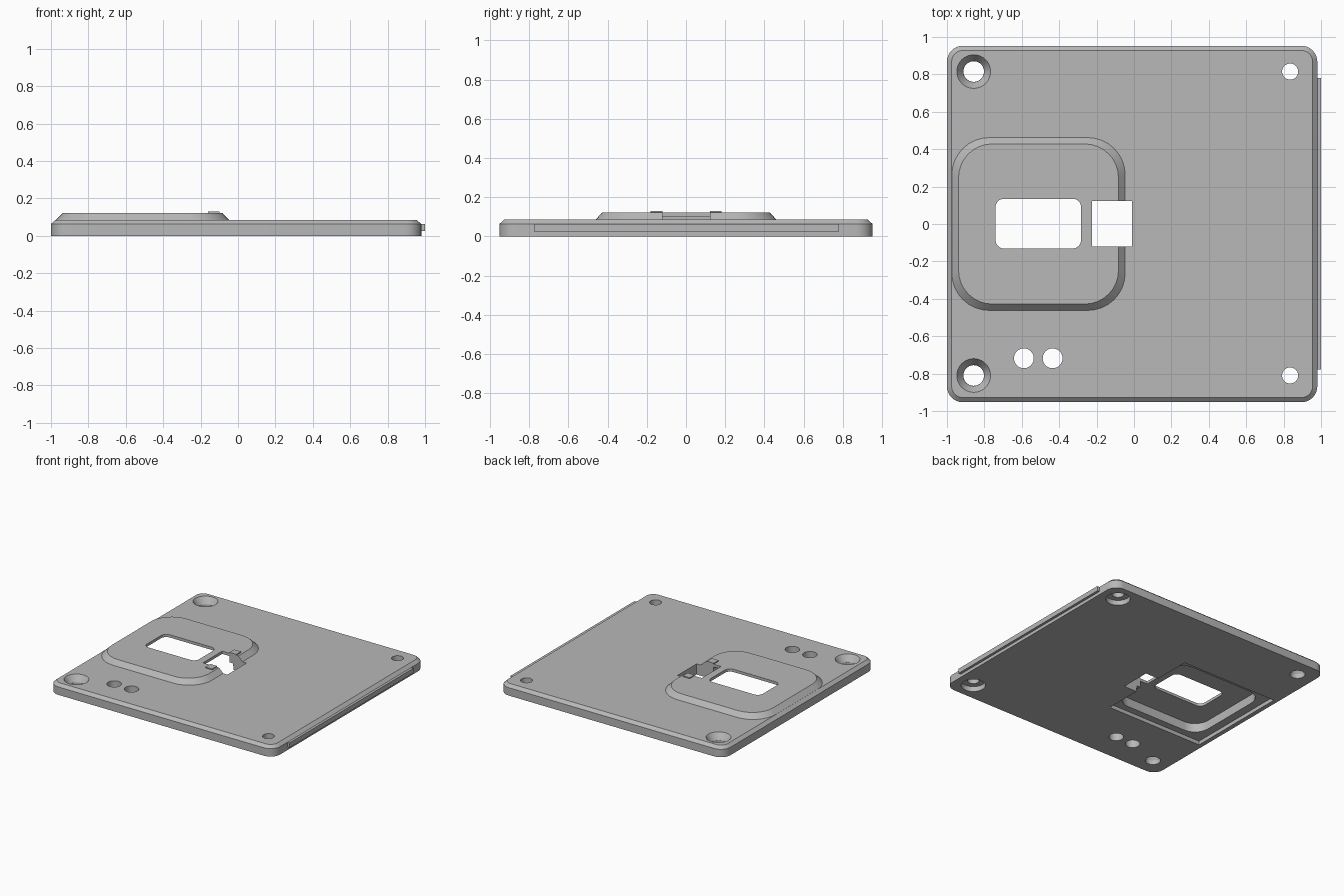
import bpy, bmesh
from math import sin, cos, pi

cube = bpy.data.objects.get("Cube")
if cube:
    bpy.data.objects.remove(cube, do_unlink=True)

grey = bpy.data.materials.new("plain grey")
grey.use_nodes = True
COLOR = (0.48, 0.48, 0.48, 1)
grey.diffuse_color = COLOR
grey.node_tree.nodes["Principled BSDF"].inputs["Base Color"].default_value = COLOR


def rounded(x0, x1, y0, y1, r=0.0, steps=8):
    """Counter-clockwise outline of a rectangle with rounded corners."""
    if r == 0:
        return [(x0, y0), (x1, y0), (x1, y1), (x0, y1)]
    centres = [(x1 - r, y1 - r), (x0 + r, y1 - r), (x0 + r, y0 + r), (x1 - r, y0 + r)]
    return [(cx + r * cos((q + i / steps) * pi / 2), cy + r * sin((q + i / steps) * pi / 2))
            for q, (cx, cy) in enumerate(centres) for i in range(steps + 1)]


def circle(x, y, r, n=40):
    return [(x + r * cos(2 * pi * i / n), y + r * sin(2 * pi * i / n)) for i in range(n)]


def loft(name, *layers):
    """Closed solid through (z, outline) layers, listed from the bottom up."""
    bm = bmesh.new()
    rings = [[bm.verts.new((x, y, z)) for x, y in outline] for z, outline in layers]
    n = len(rings[0])
    for low, high in zip(rings, rings[1:]):
        for i in range(n):
            j = (i + 1) % n
            bm.faces.new((low[i], low[j], high[j], high[i]))
    bm.faces.new(rings[0][::-1])
    bm.faces.new(rings[-1])
    mesh = bpy.data.meshes.new(name)
    bm.to_mesh(mesh)
    bm.free()
    mesh.materials.append(grey)
    obj = bpy.data.objects.new(name, mesh)
    bpy.context.collection.objects.link(obj)
    return obj


def prism(name, z0, z1, outline):
    return loft(name, (z0, outline), (z1, outline))


def combine(target, tool, operation):
    """Boolean the tool into the target and discard the tool."""
    tool.hide_render = True
    mod = target.modifiers.new(operation.lower(), 'BOOLEAN')
    mod.operation, mod.object, mod.solver = operation, tool, 'EXACT'
    bpy.context.view_layer.objects.active = target
    bpy.ops.object.modifier_apply(modifier=mod.name)
    bpy.data.objects.remove(tool, do_unlink=True)


# Main plate with a chamfered top rim
edge = rounded(-1, 0.98, -0.953, 0.953, 0.085)
plate = loft("cover_plate", (0, edge), (0.063, edge),
             (0.085, rounded(-0.975, 0.955, -0.928, 0.928, 0.06)))

# Raised pad with sloping sides
base = rounded(-0.974, -0.047, -0.462, 0.462, 0.2)
pad = loft("raised_pad", (0.07, base), (0.085, base),
           (0.122, rounded(-0.938, -0.083, -0.428, 0.428, 0.18)))
combine(plate, pad, 'UNION')

# Underside recesses, window and lever slot
for tool in (
    prism("shallow_recess", -0.05, 0.03, rounded(-0.965, -0.125, -0.42, 0.42)),
    prism("deep_recess", -0.04, 0.1, rounded(-0.9, -0.13, -0.365, 0.365, 0.12)),
    prism("window_cut", -0.1, 0.2, rounded(-0.74, -0.283, -0.131, 0.135, 0.045)),
    prism("slot_cut", -0.11, 0.21, rounded(-0.225, -0.01, -0.12, 0.123)),
):
    combine(plate, tool, 'DIFFERENCE')

# Small hinge blocks on both sides of the slot
for y0, y1 in ((-0.182, -0.12), (0.123, 0.182)):
    combine(plate, prism("hinge_block", 0.05, 0.13, rounded(-0.16, -0.1, y0, y1)), 'UNION')

# Screw holes: countersunk from above on one side, counterbored below on the other
for y in (-0.81, 0.815):
    combine(plate, prism("screw_hole", -0.1, 0.2, circle(-0.857, y, 0.055)), 'DIFFERENCE')
    combine(plate, loft("countersink", (0.035, circle(-0.857, y, 0.056)),
                        (0.085, circle(-0.857, y, 0.09)),
                        (0.12, circle(-0.857, y, 0.09))), 'DIFFERENCE')
    combine(plate, prism("screw_hole", -0.1, 0.2, circle(0.835, y, 0.043)), 'DIFFERENCE')
    combine(plate, prism("counterbore", -0.1, 0.04, circle(0.835, y, 0.088)), 'DIFFERENCE')

# Pair of round openings
for x in (-0.589, -0.435):
    combine(plate, prism("round_hole", -0.1, 0.2, circle(x, -0.718, 0.053)), 'DIFFERENCE')

# Tongue along one edge
tongue = prism("edge_tongue", 0.025, 0.063, rounded(0.97, 1.0, -0.777, 0.78))

for obj in (plate, tongue):
    bpy.ops.object.select_all(action='DESELECT')
    obj.select_set(True)
    bpy.context.view_layer.objects.active = obj
    bpy.ops.object.shade_smooth_by_angle(angle=pi / 7)
